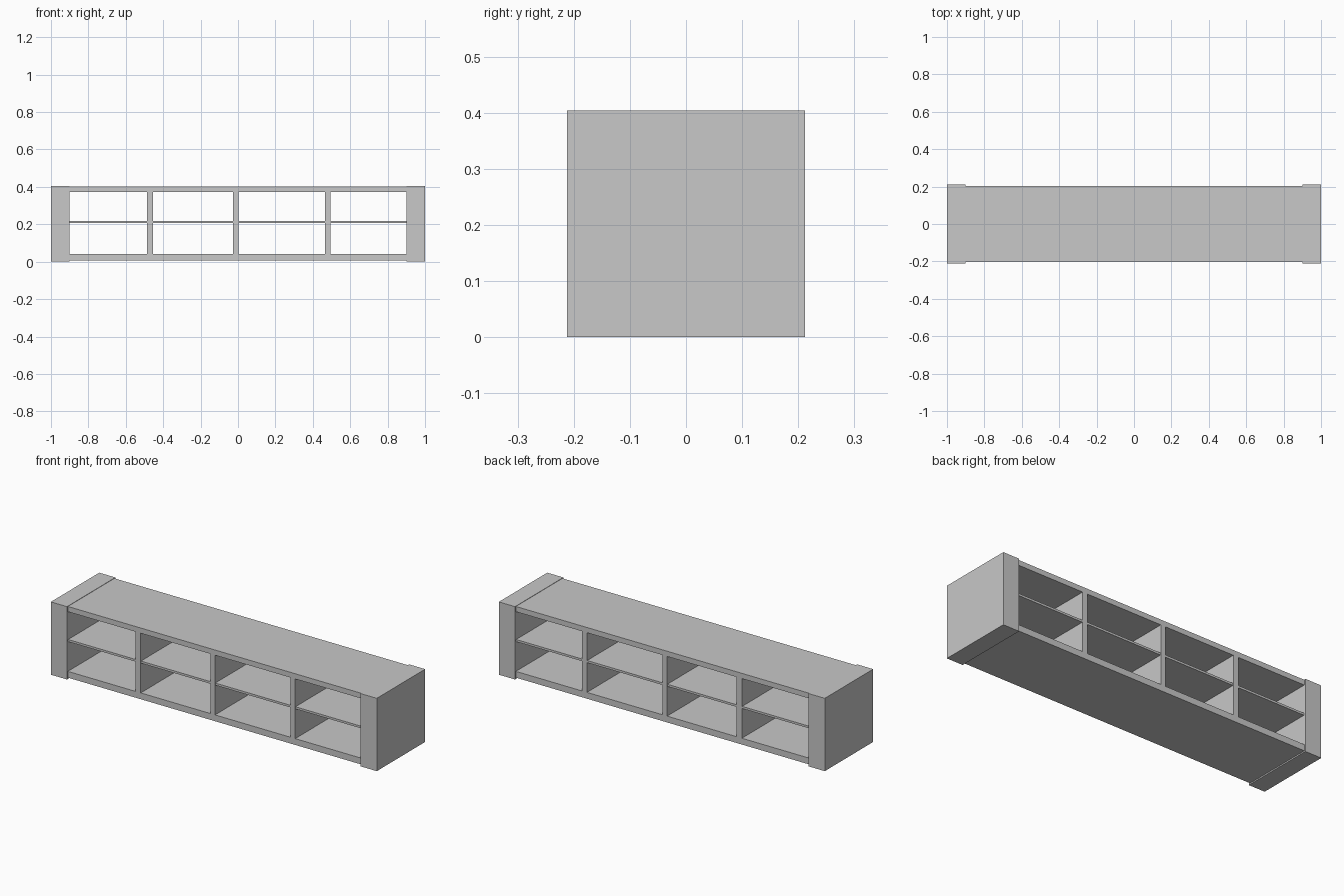
import bpy
import bmesh
from mathutils import Matrix, Vector

if "Cube" in bpy.data.objects:
    bpy.data.objects.remove(bpy.data.objects["Cube"])

grey = bpy.data.materials.new("light_grey")
grey.diffuse_color = (0.58, 0.58, 0.58, 1)
grey.use_nodes = True
grey.node_tree.nodes["Principled BSDF"].inputs["Base Color"].default_value = grey.diffuse_color


def box(name, x0, x1, half_depth, z0, z1):
    """Axis-aligned board, centred front to back."""
    mesh = bpy.data.meshes.new(name)
    bm = bmesh.new()
    centre = Vector(((x0 + x1) / 2, 0, (z0 + z1) / 2))
    size = Vector((x1 - x0, 2 * half_depth, z1 - z0, 1))
    bmesh.ops.create_cube(bm, size=1, matrix=Matrix.Translation(centre) @ Matrix.Diagonal(size))
    bm.to_mesh(mesh)
    bm.free()
    mesh.materials.append(grey)
    obj = bpy.data.objects.new(name, mesh)
    bpy.context.collection.objects.link(obj)
    return obj


# Thick end blocks, slightly proud of the boards
box("left_end", -1.0, -0.901, 0.212, 0.0, 0.404)
box("right_end", 0.901, 1.0, 0.212, 0.0, 0.404)

# Top and bottom boards
box("top_board", -0.901, 0.901, 0.204, 0.373, 0.402)
box("bottom_board", -0.901, 0.901, 0.204, 0.007, 0.042)

# Upright dividers
dividers = [(-0.486, -0.454), (-0.027, 0.002), (0.465, 0.494)]
for i, (x0, x1) in enumerate(dividers):
    box(f"divider_{i + 1}", x0, x1, 0.204, 0.042, 0.373)

# Thin middle shelves, one in each bay
edges = [-0.901] + [x for d in dividers for x in d] + [0.901]
for i in range(0, len(edges), 2):
    box(f"shelf_{i // 2 + 1}", edges[i], edges[i + 1], 0.202, 0.206, 0.218)
